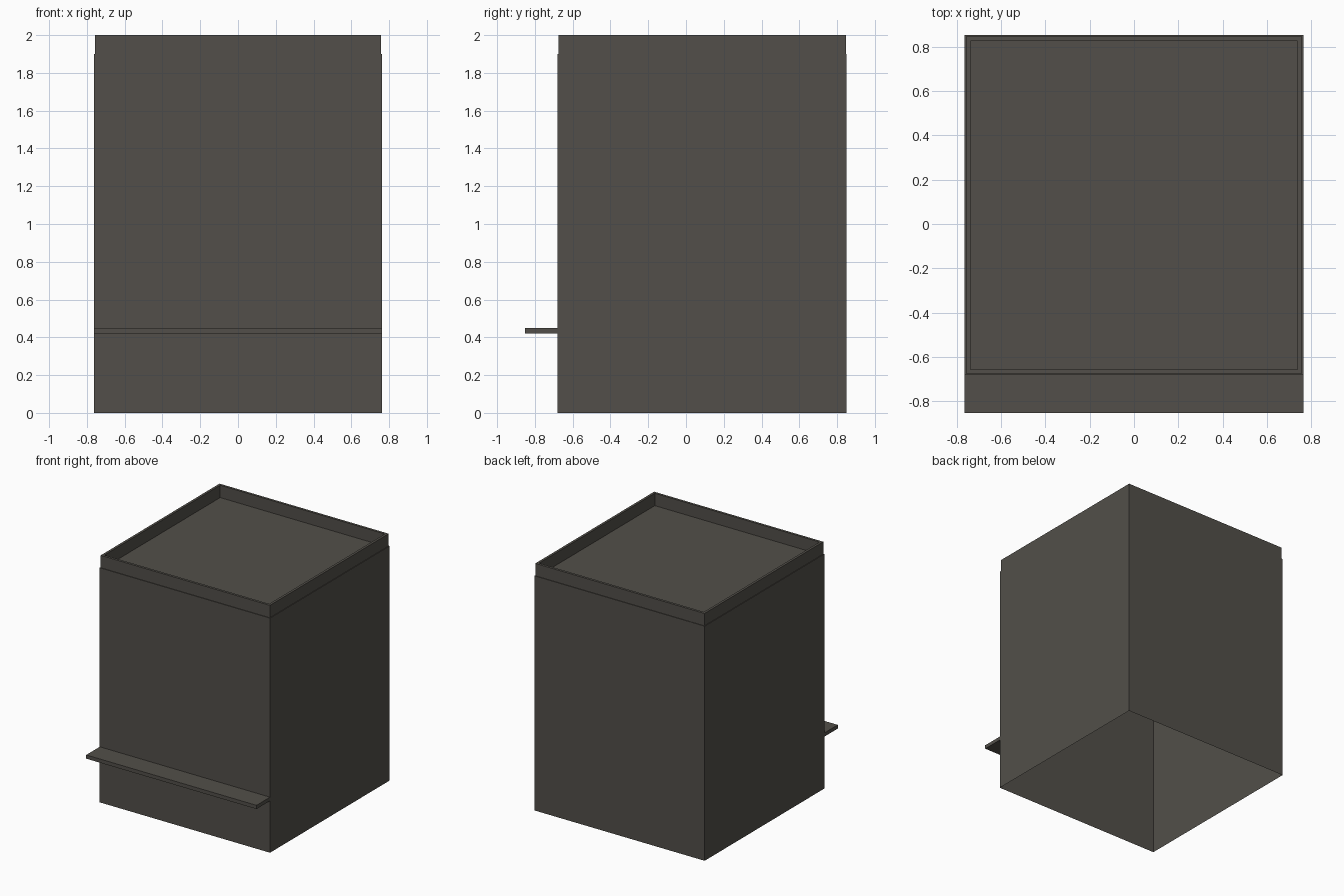
import bpy
import bmesh

if "Cube" in bpy.data.objects:
    bpy.data.objects.remove(bpy.data.objects["Cube"])

W = 0.763                   # half width of the cabinet
FRONT, BACK = -0.68, 0.851  # cabinet depth limits
LEDGE, TOP = 1.9, 2.0

charcoal = bpy.data.materials.new("charcoal")
charcoal.diffuse_color = (0.084, 0.078, 0.067, 1)
charcoal.use_nodes = True
charcoal.node_tree.nodes["Principled BSDF"].inputs["Base Color"].default_value = charcoal.diffuse_color


def make_object(name, bm):
    mesh = bpy.data.meshes.new(name)
    bm.to_mesh(mesh)
    bm.free()
    mesh.materials.append(charcoal)
    obj = bpy.data.objects.new(name, mesh)
    bpy.context.collection.objects.link(obj)
    return obj


def ring(bm, inset, z):
    """Rectangle of vertices inset from the cabinet outline."""
    x, y0, y1 = W - inset, FRONT + inset, BACK - inset
    return [bm.verts.new(p) for p in
            ((-x, y0, z), (x, y0, z), (x, y1, z), (-x, y1, z))]


# Cabinet: thin shell open at the bottom, narrow ledge, raised rim, sunken top
bm = bmesh.new()
levels = [(0, 0), (0, LEDGE), (0.005, LEDGE), (0.005, TOP),
          (0.025, TOP), (0.025, LEDGE)]
rings = [ring(bm, inset, z) for inset, z in levels]
for a, b in zip(rings, rings[1:]):
    for i in range(4):
        j = (i + 1) % 4
        bm.faces.new((a[i], a[j], b[j], b[i]))
bm.faces.new(rings[-1])
make_object("cabinet", bm)

# Shelf: flat board across the front
bm = bmesh.new()
bmesh.ops.create_cube(bm, size=1)
bmesh.ops.scale(bm, vec=(2 * W, 0.173, 0.03), verts=bm.verts)
bmesh.ops.translate(bm, vec=(0, FRONT - 0.0865, 0.435), verts=bm.verts)
make_object("front_shelf", bm)
